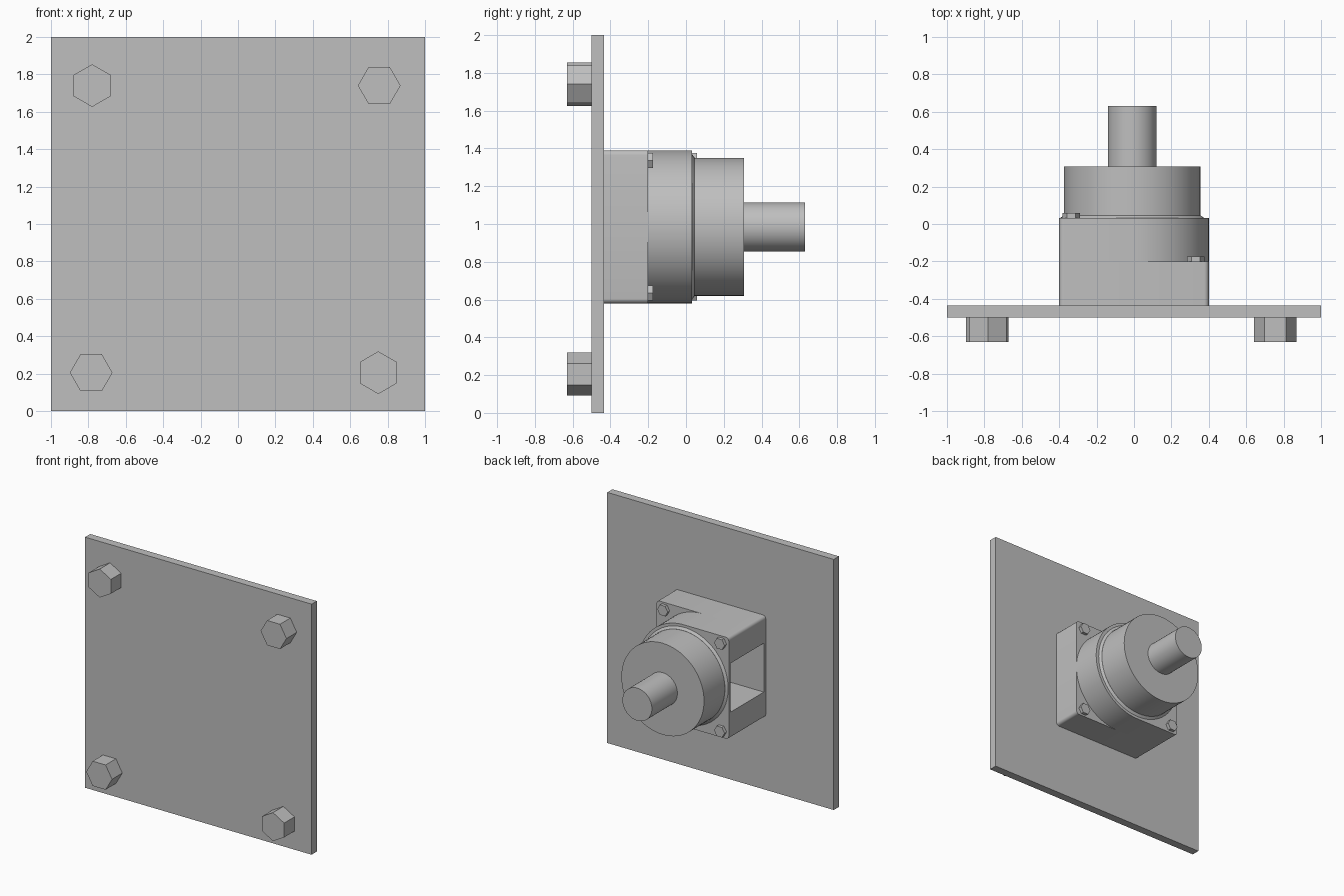
import bpy
import bmesh
from math import sin, cos, pi, radians

cube = bpy.data.objects.get("Cube")
if cube:
    bpy.data.objects.remove(cube, do_unlink=True)

# Single plain metal colour
metal = bpy.data.materials.new("grey_metal")
metal.use_nodes = True
grey = (0.52, 0.52, 0.52, 1)
metal.diffuse_color = grey
metal.node_tree.nodes["Principled BSDF"].inputs["Base Color"].default_value = grey

CX, CZ = -0.01, 0.985      # shaft axis
HALF = 0.4                 # half width of the housing
TALL = 0.405               # half height of the housing


def arc(x, z, r, start, end, steps):
    """Points on an arc in the xz plane, angles in degrees."""
    angles = [radians(start + (end - start) * i / steps) for i in range(steps + 1)]
    return [(x + r * cos(a), z + r * sin(a)) for a in angles]


def prism(name, points, y0, y1, top_scale=1.0, center=(0, 0)):
    """Extrude an xz outline along y, optionally tapering to the far end."""
    bm = bmesh.new()
    ends = []
    for y, s in ((y0, 1.0), (y1, top_scale)):
        ends.append([bm.verts.new((center[0] + (x - center[0]) * s, y,
                                   center[1] + (z - center[1]) * s)) for x, z in points])
    near, far = ends
    bm.faces.new(near)
    bm.faces.new(far)
    n = len(points)
    for i in range(n):
        j = (i + 1) % n
        bm.faces.new((near[i], near[j], far[j], far[i]))
    bmesh.ops.recalc_face_normals(bm, faces=bm.faces)
    mesh = bpy.data.meshes.new(name)
    bm.to_mesh(mesh)
    bm.free()
    mesh.materials.append(metal)
    obj = bpy.data.objects.new(name, mesh)
    bpy.context.collection.objects.link(obj)
    return obj


def activate(obj):
    bpy.ops.object.select_all(action='DESELECT')
    obj.select_set(True)
    bpy.context.view_layer.objects.active = obj


def smooth(obj):
    activate(obj)
    bpy.ops.object.shade_smooth_by_angle(angle=radians(30))


def rod(name, radius, y0, y1, top_scale=1.0):
    outline = arc(CX, CZ, radius, 0, 360, 72)[:-1]
    smooth(prism(name, outline, y0, y1, top_scale, (CX, CZ)))


def hexagon(name, x, z, r, turn, y0, y1):
    return prism(name, arc(x, z, r, turn, turn + 360, 6)[:-1], y0, y1)


def rect(x0, x1, z0, z1):
    return [(x0, z0), (x1, z0), (x1, z1), (x0, z1)]


# Mounting plate and its four large bolt heads
prism("mounting_plate", rect(-1, 1, 0, 2), -0.5, -0.435)
for x, z, turn in ((-0.78, 1.74, 30), (0.755, 1.74, 0), (-0.785, 0.205, 0), (0.75, 0.205, 30)):
    hexagon("plate_bolt", x, z, 0.114, turn, -0.63, -0.5)

# Housing: rectangular base, then a rear section rounded on one side
R = 0.025
ix, iz = HALF - R, TALL - R
left_corners = (arc(-ix, CZ + iz, R, 90, 180, 5) + arc(-ix, CZ - iz, R, 180, 270, 5))
right_corners = (arc(ix, CZ - iz, R, -90, 0, 5) + arc(ix, CZ + iz, R, 0, 90, 5))
base = prism("housing_base", left_corners + right_corners, -0.435, -0.2)
rear = prism("housing_rear", left_corners + arc(-0.005, CZ, TALL, -90, 90, 48), -0.2, 0.032)

# Side opening cut through both housing sections
cutter = prism("opening_cutter", rect(-0.6, 0.2, 0.79, 1.18), -0.41, 0.012)
cutter.hide_render = True
for part in (base, rear):
    cut = part.modifiers.new("opening", 'BOOLEAN')
    cut.operation = 'DIFFERENCE'
    cut.solver = 'EXACT'
    cut.object = cutter
    activate(part)
    bpy.ops.object.modifier_apply(modifier=cut.name)
    smooth(part)
bpy.data.objects.remove(cutter, do_unlink=True)

# Small flange bolts, low on one side and high on the other
for z in (CZ - 0.35, CZ + 0.35):
    hexagon("flange_bolt", 0.33, z, 0.046, 0, -0.2, -0.175)
    hexagon("flange_bolt", -0.335, z, 0.046, 0, 0.032, 0.058)

# Collar, drum and output shaft
rod("collar", 0.385, 0.032, 0.046, 0.95)
rod("drum", 0.365, 0.032, 0.308)
rod("output_shaft", 0.13, 0.308, 0.63)
